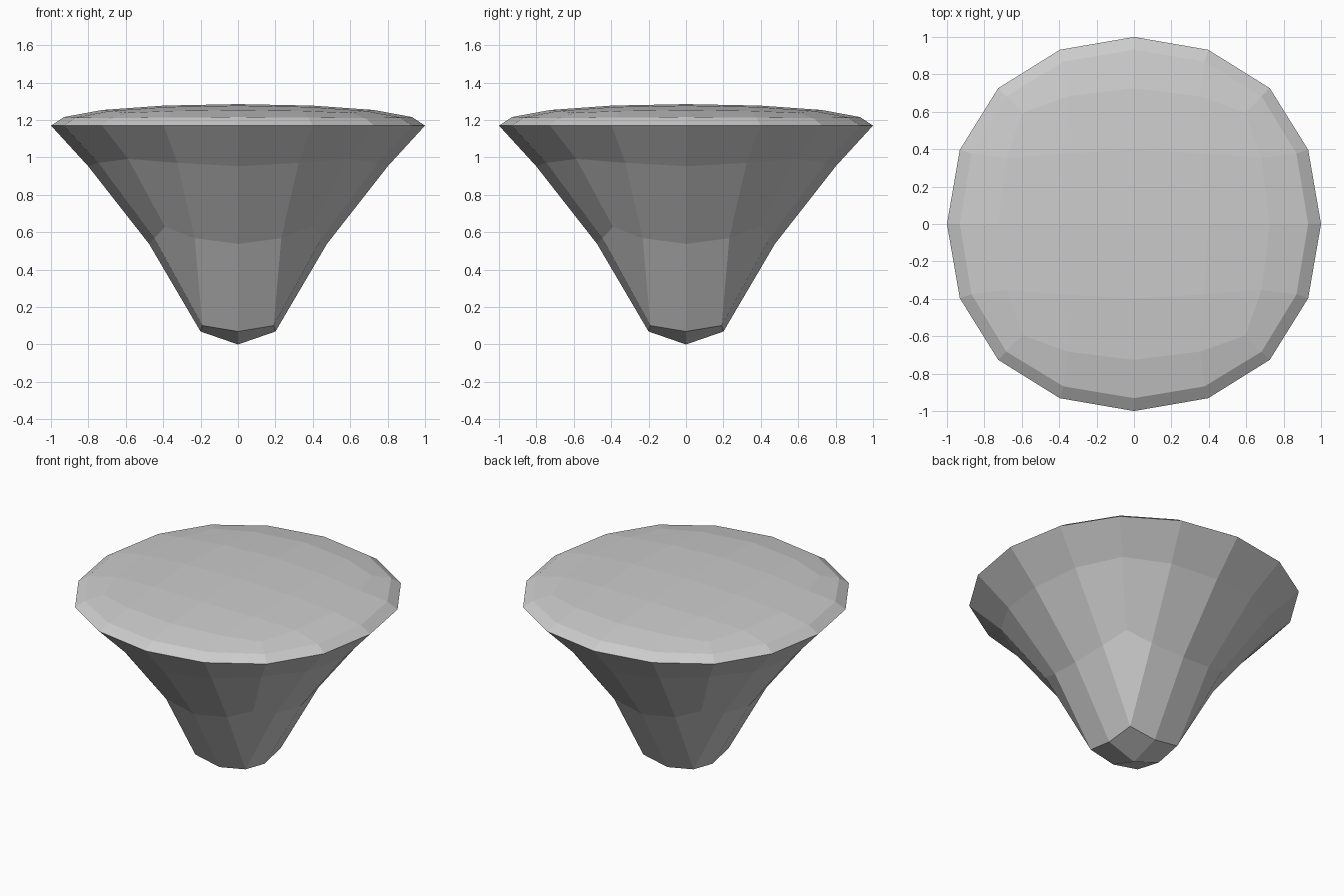
import bpy

if "Cube" in bpy.data.objects:
    bpy.data.objects.remove(bpy.data.objects["Cube"])

# Rounded cube cage: two Catmull-Clark levels give the 16-sided rim
bpy.ops.mesh.primitive_cube_add(size=2)
gem = bpy.context.object
gem.name = "tapered_cap"
sub = gem.modifiers.new("round", 'SUBSURF')
sub.levels = 2
bpy.ops.object.modifier_apply(modifier=sub.name)

verts = gem.data.vertices
radius = max(v.co.x for v in verts)

RIM_Z = 1.17
# Lower rings: (sphere height limit, width scale, height at ring middle, sphere height there, slope)
RINGS = [
    (-0.20, 0.86, 0.95, -0.40, 0.9),
    (-0.50, 0.655, 0.535, -0.73, 0.7),
    (-0.80, 0.505, 0.07, -0.93, 0.5),
    (-0.97, 1.0, 0.0, -1.0, 0.0),
]

for v in verts:
    x, y, z = v.co / radius
    if z > -0.2:
        # Flattened dome and rim
        v.co = (x, y, RIM_Z + 0.115 * z)
    else:
        # Flared stem tapering to a blunt tip
        _, s, base, mid, slope = [r for r in RINGS if z < r[0]][-1]
        v.co = (x * s, y * s, base + (z - mid) * slope)

for p in gem.data.polygons:
    p.use_smooth = False
